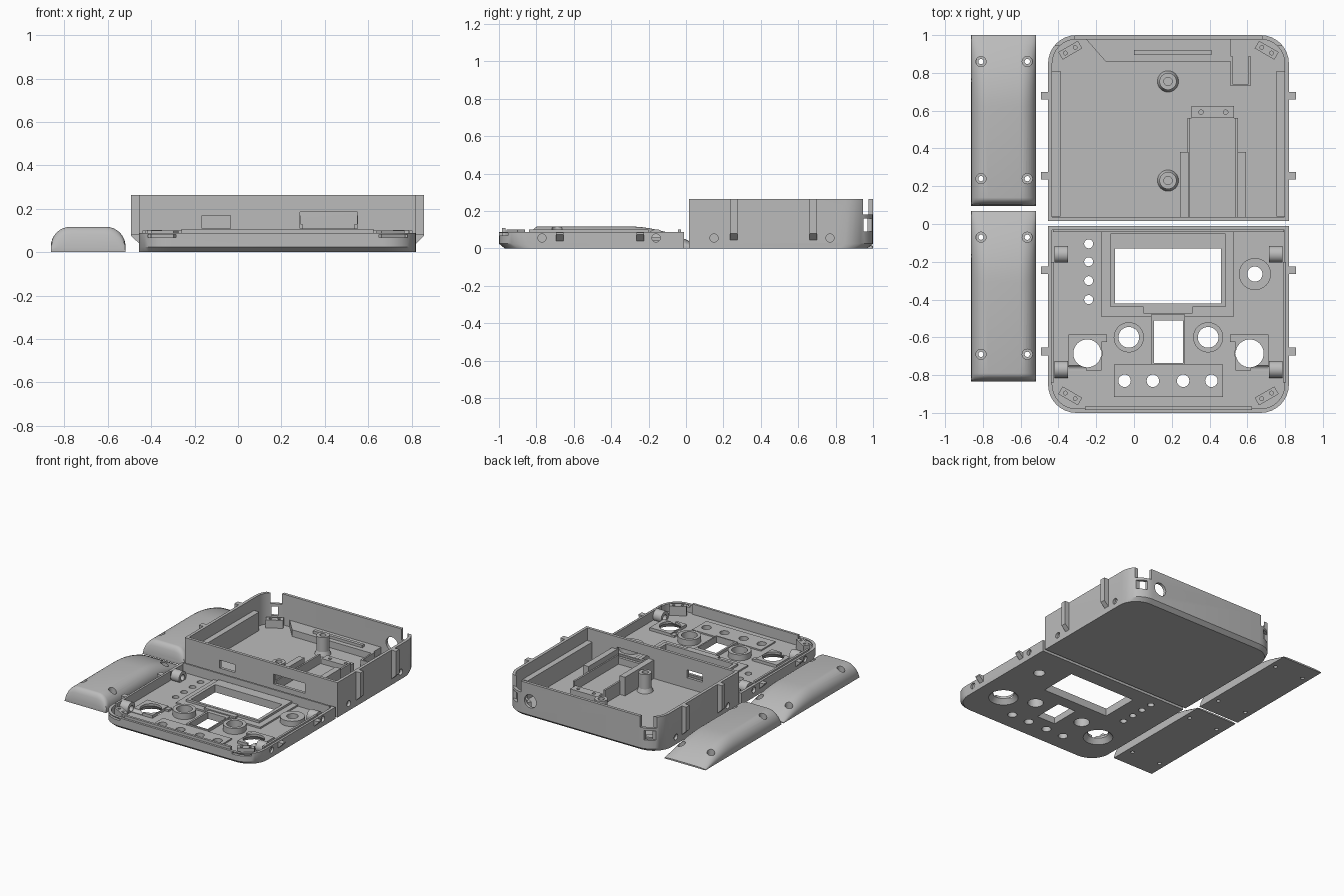
import bpy, bmesh, math
from mathutils import Vector, Matrix

old = bpy.data.objects.get("Cube")
if old:
    bpy.data.objects.remove(old, do_unlink=True)

mat = bpy.data.materials.new("matte_grey")
mat.use_nodes = True
GREY = (0.5, 0.5, 0.5, 1)
mat.diffuse_color = GREY
mat.node_tree.nodes["Principled BSDF"].inputs["Base Color"].default_value = GREY

XL, XR = -0.455, 0.82          # case sides
MID, HALF = (XL + XR) / 2, (XR - XL) / 2
SIDES = (-1, 1)
WALL = 0.022
made = []


def loft(name, rings):
    """Solid skinned through matching rings of points, capped at both ends."""
    bm = bmesh.new()
    vs = [[bm.verts.new(p) for p in ring] for ring in rings]
    n = len(rings[0])
    for a, b in zip(vs, vs[1:]):
        for i in range(n):
            bm.faces.new((a[i], a[(i + 1) % n], b[(i + 1) % n], b[i]))
    bm.faces.new(vs[0])
    bm.faces.new(vs[-1])
    bmesh.ops.recalc_face_normals(bm, faces=bm.faces)
    me = bpy.data.meshes.new(name)
    bm.to_mesh(me)
    bm.free()
    ob = bpy.data.objects.new(name, me)
    bpy.context.collection.objects.link(ob)
    me.materials.append(mat)
    made.append(ob)
    return ob


def prism(name, pts, z0, z1):
    return loft(name, [[(x, y, z) for x, y in pts] for z in (z0, z1)])


def box(name, x0, x1, y0, y1, z0, z1):
    return prism(name, [(x0, y0), (x1, y0), (x1, y1), (x0, y1)], z0, z1)


def cyl(name, x, y, z0, z1, r0, r1=None, n=32):
    r1 = r0 if r1 is None else r1
    ang = [2 * math.pi * i / n for i in range(n)]
    return loft(name, [[(x + r * math.cos(a), y + r * math.sin(a), z) for a in ang]
                       for r, z in ((r0, z0), (r1, z1))])


def side_cyl(name, p0, p1, r, n=24):
    """Cylinder between two points lying in a horizontal plane."""
    p0, p1 = Vector(p0), Vector(p1)
    u, up = (p1 - p0).normalized().cross(Vector((0, 0, 1))), Vector((0, 0, 1))
    ang = [2 * math.pi * i / n for i in range(n)]
    return loft(name, [[p + (u * math.cos(a) + up * math.sin(a)) * r for a in ang] for p in (p0, p1)])


def cut(targets, cutters):
    """Subtract the cutters from every target, then drop them."""
    for ob in targets:
        for c in cutters:
            m = ob.modifiers.new("cut", "BOOLEAN")
            m.operation, m.solver, m.object = "DIFFERENCE", "EXACT", c
        dg = bpy.context.evaluated_depsgraph_get()
        me = bpy.data.meshes.new_from_object(ob.evaluated_get(dg))
        ob.modifiers.clear()
        ob.data = me
    for c in cutters:
        made.remove(c)
        bpy.data.objects.remove(c, do_unlink=True)


def outline(y_flat, y_round, inset=0.0, r=0.15):
    """Case footprint: square corners on one end, round ones on the other."""
    d = 1 if y_round > y_flat else -1
    r -= inset
    a, b = XL + inset, XR - inset
    yf, yr = y_flat + d * inset, y_round - d * inset
    pts = [(a, yf), (b, yf)]
    for cx, start in ((b - r, 0), (a + r, 90)):
        for i in range(9):
            t = math.radians(start + 90 * i / 8)
            pts.append((cx + r * math.cos(t), yr - d * r + d * r * math.sin(t)))
    return pts


def shell(name, y_flat, y_round, top, floor):
    d = 1 if y_round > y_flat else -1
    foot, outer = outline(y_flat, y_round - d * 0.03), outline(y_flat, y_round)
    inner = outline(y_flat, y_round, WALL)
    layers = ((foot, 0), (outer, 0.025), (outer, top), (inner, top), (inner, floor))
    return loft(name, [[(x, y, z) for x, y in pts] for pts, z in layers])


def clip(name, s, y, profile):
    loft(name, [[(MID + s * (HALF + dx), yy, z) for dx, z in profile] for yy in (y - 0.02, y + 0.02)])


def strap_bracket(name, s, y, turn, z0, z1):
    """Small angled block with two screw holes in a round corner."""
    x = MID + s * 0.52
    rot = Matrix.Rotation(math.radians(turn), 3, "Z")

    def at(u, v):
        p = rot @ Vector((u, v, 0))
        return (x + p.x, y + p.y)
    body = prism(name, [at(u, v) for u, v in ((-.06, -.023), (.06, -.023), (.06, .023), (-.06, .023))], z0, z1)
    cut([body], [cyl("cutter", *at(u, 0), z1 - 0.02, z1 + 0.02, 0.01, n=16) for u in (-0.03, 0.03)])


# Two rounded grips with countersunk screw holes
def grip(name, y0, y1):
    xc, w, h, r = -0.69, 0.172, 0.117, 0.09
    half = [(w, 0)] + [(w - r + r * math.cos(t), h - r + r * math.sin(t))
                       for t in [math.pi / 2 * i / 8 for i in range(9)]]
    prof = half + [(-x, z) for x, z in reversed(half)]
    stations = [(y0 + 0.045 * k / 5, 0.25 + 0.75 * math.sqrt(1 - (1 - k / 5) ** 2)) for k in range(6)]
    stations += [(y1 - 0.38 * (1 - k / 10), 1 - 0.9 * (k / 10) ** 2) for k in range(11)]
    body = loft(name, [[(xc + x, y, z * s) for x, z in prof] for y, s in stations])
    cutters = []
    for x in (-0.81, -0.565):
        for y in (y0 + 0.145, y0 + 0.765):
            cutters += [cyl("cutter", x, y, 0.03, 0.2, 0.027, n=20),
                        cyl("cutter", x, y, -0.05, 0.1, 0.014, n=20)]
    cut([body], cutters)


grip("rear_grip", 0.095, 1.0)
grip("front_grip", -0.835, 0.07)

# Deep back case
Y0 = 0.015
case = shell("back_case", Y0, 1.0, 0.263, 0.03)
holes = [box("cutter", -0.165, -0.035, Y0 - 0.1, Y0 + 0.1, 0.11, 0.17),
         box("cutter", 0.285, 0.55, Y0 - 0.1, Y0 + 0.1, 0.11, 0.185),
         side_cyl("cutter", (0.6, 0.9, 0.13), (0.6, 1.1, 0.13), 0.05)]
for s in SIDES:
    xe = MID + s * HALF
    holes.append(box("cutter", *sorted((xe - s * 0.14, xe + s * 0.1)), 0.945, 1.1, 0.18, 0.4))
    holes.append(box("cutter", *sorted((xe - s * 0.11, xe + s * 0.1)), 0.95, 1.1, 0.09, 0.16))
    for y in (0.15, 0.77):
        holes.append(side_cyl("cutter", (xe - s * 0.1, y, 0.055), (xe + s * 0.1, y, 0.055), 0.022))
cut([case], holes)

for s in SIDES:
    for y in (0.255, 0.68):
        clip("case_latch_rib", s, y, ((-0.01, 0.045), (0, 0.045), (0.037, 0.08), (0.037, 0.263), (-0.01, 0.263)))
    box("case_side_rail", *sorted((MID + s * (HALF - 0.02), MID + s * (HALF - 0.065))), 0.04, 0.81, 0.02, 0.17)
    strap_bracket("case_strap_bracket", s, 0.92, -30 * s, 0.02, 0.09)

# Back ledge with slim bar, and connector pocket
prism("case_back_ledge", [(-0.26, 0.985), (-0.15, 0.86), (0.51, 0.86), (0.51, 0.985)], 0.02, 0.08)
box("ledge_bar", 0.0, 0.41, 0.895, 0.92, 0.07, 0.1)
for x in (0.51, 0.605):
    box("pocket_wall", x, x + 0.012, 0.73, 0.89, 0.02, 0.08)
box("pocket_end", 0.51, 0.617, 0.73, 0.742, 0.02, 0.08)

# Screw posts
for y in (0.23, 0.755):
    post = [cyl("post_foot", 0.18, y, 0.02, 0.06, 0.06, 0.045), cyl("screw_post", 0.18, y, 0.05, 0.17, 0.045)]
    cut(post, [cyl("cutter", 0.18, y, 0.08, 0.3, 0.022)])

# Module cradle
box("cradle_floor", 0.285, 0.55, 0.03, 0.56, 0.02, 0.06)
for s in SIDES:
    xm = 0.4175
    box("cradle_thick_wall", *sorted((xm + s * 0.13, xm + s * 0.175)), 0.03, 0.38, 0.02, 0.17)
    box("cradle_thin_wall", *sorted((xm + s * 0.12, xm + s * 0.134)), 0.03, 0.56, 0.02, 0.13)
plate = box("cradle_end_plate", 0.305, 0.53, 0.56, 0.625, 0.02, 0.1)
cut([plate], [cyl("cutter", x, 0.592, 0.06, 0.2, 0.012, n=16) for x in (0.355, 0.485)])

# Shallow control panel
YF = -0.01
panel = shell("control_panel", YF, -1.0, 0.088, 0.03)
cut_parts = [panel,
             box("screen_surround", -0.175, 0.53, -0.49, -0.04, 0.02, 0.042),
             box("screen_frame", -0.125, 0.485, -0.44, -0.05, 0.03, 0.058),
             box("slider_frame", 0.09, 0.27, -0.745, -0.48, 0.02, 0.05),
             box("button_plate", -0.105, 0.47, -0.915, -0.745, 0.02, 0.04),
             cyl("dial_ring", 0.64, -0.265, 0.02, 0.07, 0.085)]
holes = [box("cutter", -0.1, 0.46, -0.42, -0.13, -0.1, 0.2),
         box("cutter", 0.105, 0.26, -0.735, -0.51, -0.1, 0.2),
         cyl("cutter", 0.64, -0.265, -0.1, 0.2, 0.04)]
holes += [cyl("cutter", -0.24, y, -0.1, 0.2, 0.024, n=20) for y in (-0.105, -0.2, -0.3, -0.4)]
holes += [cyl("cutter", x, -0.83, -0.1, 0.2, 0.033, n=24) for x in (-0.05, 0.1, 0.26, 0.41)]
for s in SIDES:
    xk, xs, xe = MID + s * 0.21, MID + s * 0.43, MID + s * HALF
    cut_parts += [cyl("knob_collar", xk, -0.6, 0.02, 0.075, 0.08),
                  box("stick_plate", *sorted((xs - s * 0.075, xs + s * 0.1)), -0.775, -0.585, 0.02, 0.052),
                  box("stick_plate_tab", *sorted((xs - s * 0.105, xs)), -0.625, -0.585, 0.02, 0.045)]
    holes += [cyl("cutter", xk, -0.6, -0.1, 0.2, 0.055),
              cyl("cutter", xs, -0.685, -0.1, 0.2, 0.074),
              cyl("cutter", xs, -0.685, -0.002, 0.035, 0.105, 0.074)]
    # Screw bosses lying along the side walls
    for y in (-0.16, -0.77):
        cut_parts.append(side_cyl("side_boss", (xe - s * 0.105, y, 0.058), (xe - s * 0.035, y, 0.058), 0.044))
        holes.append(side_cyl("cutter", (xe - s * 0.2, y, 0.055), (xe + s * 0.1, y, 0.055), 0.022))
    # Corner strap slots
    holes.append(box("cutter", *sorted((xe - s * 0.17, xe - s * 0.04)), -1.1, -0.93, 0.068, 0.082))
cut(cut_parts, holes)
box("screen_tab", 0.05, 0.31, -0.475, -0.44, 0.03, 0.055)

# Panel latches, brackets and locating lips
for s in SIDES:
    for y in (-0.245, -0.675):
        clip("panel_latch", s, y, ((-0.01, 0.04), (0, 0.04), (0.037, 0.075), (0.037, 0.085), (-0.01, 0.085)))
    strap_bracket("panel_strap_bracket", s, -0.91, 30 * s, 0.02, 0.1)
    xi = MID + s * (HALF - WALL)
    box("side_lip", *sorted((xi + s * 0.006, xi - s * 0.01)), -0.84, -0.2, 0.03, 0.1)
box("front_lip", -0.26, 0.625, -0.984, -0.966, 0.03, 0.108)
box("rear_lip", -0.43, 0.795, -0.042, -0.028, 0.03, 0.1)

# Smooth curved faces, keep edges sharp
bpy.ops.object.select_all(action="DESELECT")
for ob in made:
    ob.select_set(True)
bpy.context.view_layer.objects.active = made[0]
bpy.ops.object.shade_smooth_by_angle(angle=math.radians(30))
